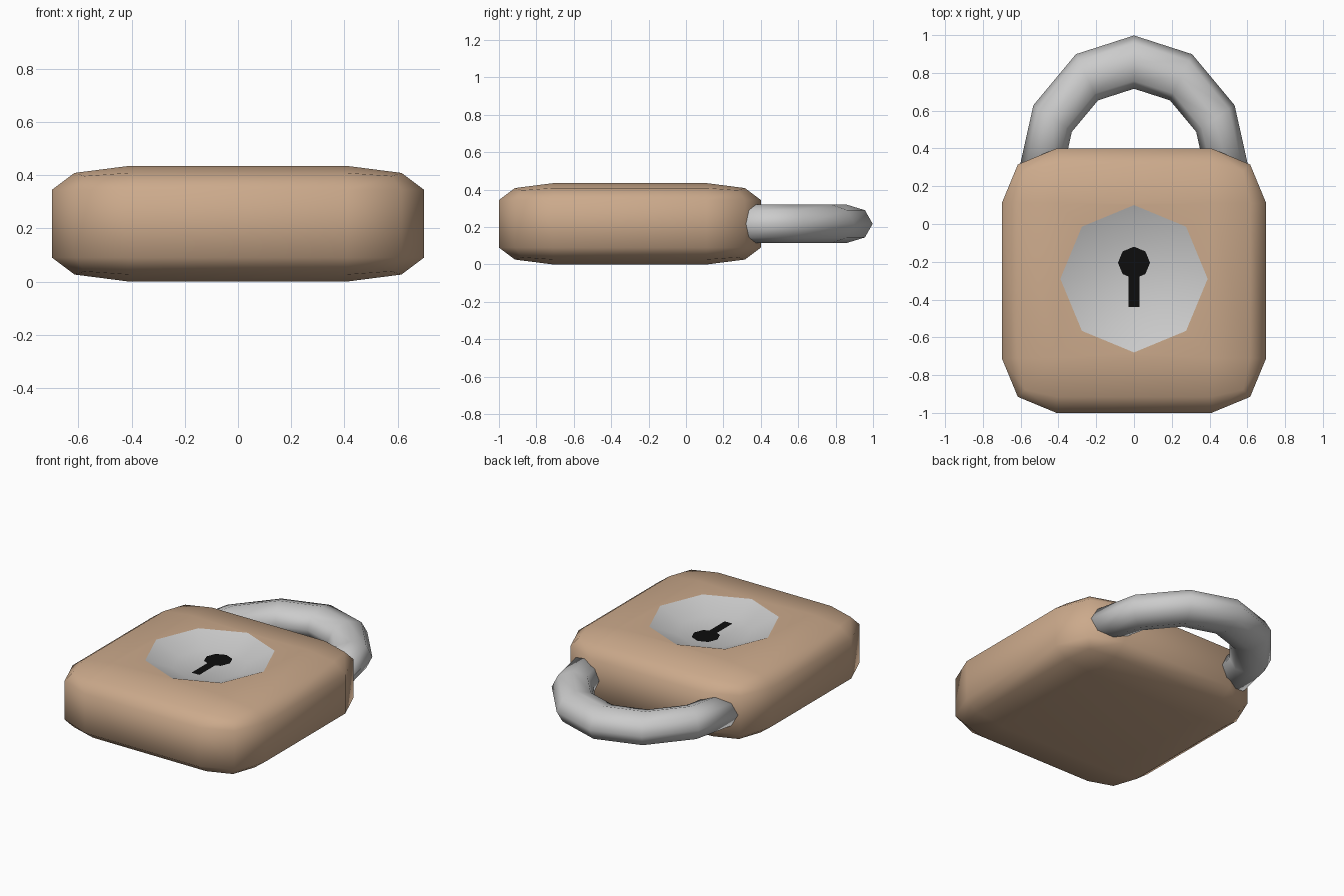
import bpy, bmesh
from math import sin, cos, pi

if "Cube" in bpy.data.objects:
    bpy.data.objects.remove(bpy.data.objects["Cube"])

CY = -0.29          # centre of the keyhole dish
TOP = 0.435         # top of the body


def finish(bm, name, color=None, smooth=True):
    mesh = bpy.data.meshes.new(name)
    for f in bm.faces:
        f.smooth = smooth
    bm.to_mesh(mesh)
    bm.free()
    ob = bpy.data.objects.new(name, mesh)
    bpy.context.collection.objects.link(ob)
    if color:
        mat = bpy.data.materials.new(name + "_colour")
        mat.diffuse_color = color
        mat.use_nodes = True
        mat.node_tree.nodes["Principled BSDF"].inputs["Base Color"].default_value = mat.diffuse_color
        mesh.materials.append(mat)
    return ob


def ring(bm, r, z, cy=CY, n=8):
    return [bm.verts.new((r * sin(2 * pi * i / n), cy + r * cos(2 * pi * i / n), z))
            for i in range(n)]


def loop_edges(bm, vs):
    return [bm.edges.new((vs[i], vs[(i + 1) % len(vs)])) for i in range(len(vs))]


# Body: bevelled cube squashed in z, with an octagonal hole in the top face
bm = bmesh.new()
bmesh.ops.create_cube(bm, size=1.4)
bmesh.ops.bevel(bm, geom=bm.edges[:], offset=0.29, segments=2, profile=0.5, affect='EDGES')
for v in bm.verts:
    v.co.y -= 0.3
    v.co.z = (v.co.z + 0.7) * TOP / 1.4
top = max(bm.faces, key=lambda f: f.calc_center_median().z)
border = top.edges[:]
bmesh.ops.delete(bm, geom=[top], context='FACES_ONLY')
hole = loop_edges(bm, ring(bm, 0.39, TOP))
bmesh.ops.triangle_fill(bm, edges=border + hole, use_beauty=True, normal=(0, 0, 1))
bmesh.ops.recalc_face_normals(bm, faces=bm.faces[:])
finish(bm, "lock_body", (0.60, 0.40, 0.26, 1))

# Dish: sloping wall and flat floor around the keyhole
bm = bmesh.new()
outer, inner = ring(bm, 0.39, TOP), ring(bm, 0.225, TOP - 0.065)
for i in range(8):
    j = (i + 1) % 8
    bm.faces.new((outer[j], outer[i], inner[i], inner[j]))
bm.faces.new(inner[::-1])
finish(bm, "keyhole_dish")

# Keyhole: thin octagon and slot just above the dish floor
bm = bmesh.new()
z = TOP - 0.061
bm.faces.new(ring(bm, 0.085, z, cy=-0.205)[::-1])
slot = [bm.verts.new((x, y, z - 0.001)) for x, y in
        ((-0.028, -0.44), (0.028, -0.44), (0.028, -0.24), (-0.028, -0.24))]
bm.faces.new(slot)
finish(bm, "keyhole", (0.004, 0.004, 0.004, 1), smooth=False)

# Shackle: half of a 12 x 8 torus stretched in y, ends sunk in the body
bm = bmesh.new()
rings = []
for a in range(7):
    t = a * pi / 6
    row = []
    for b in range(8):
        p = b * pi / 4
        rad = 0.4975 + 0.1175 * cos(p)
        row.append(bm.verts.new((rad * cos(t), 0.26 + 1.2 * rad * sin(t),
                                 TOP / 2 + 0.103 * sin(p))))
    rings.append(row)
for r0, r1 in zip(rings, rings[1:]):
    for b in range(8):
        c = (b + 1) % 8
        bm.faces.new((r0[b], r1[b], r1[c], r0[c]))
bm.faces.new(rings[0])
bm.faces.new(rings[-1][::-1])
bmesh.ops.recalc_face_normals(bm, faces=bm.faces[:])
finish(bm, "shackle")
